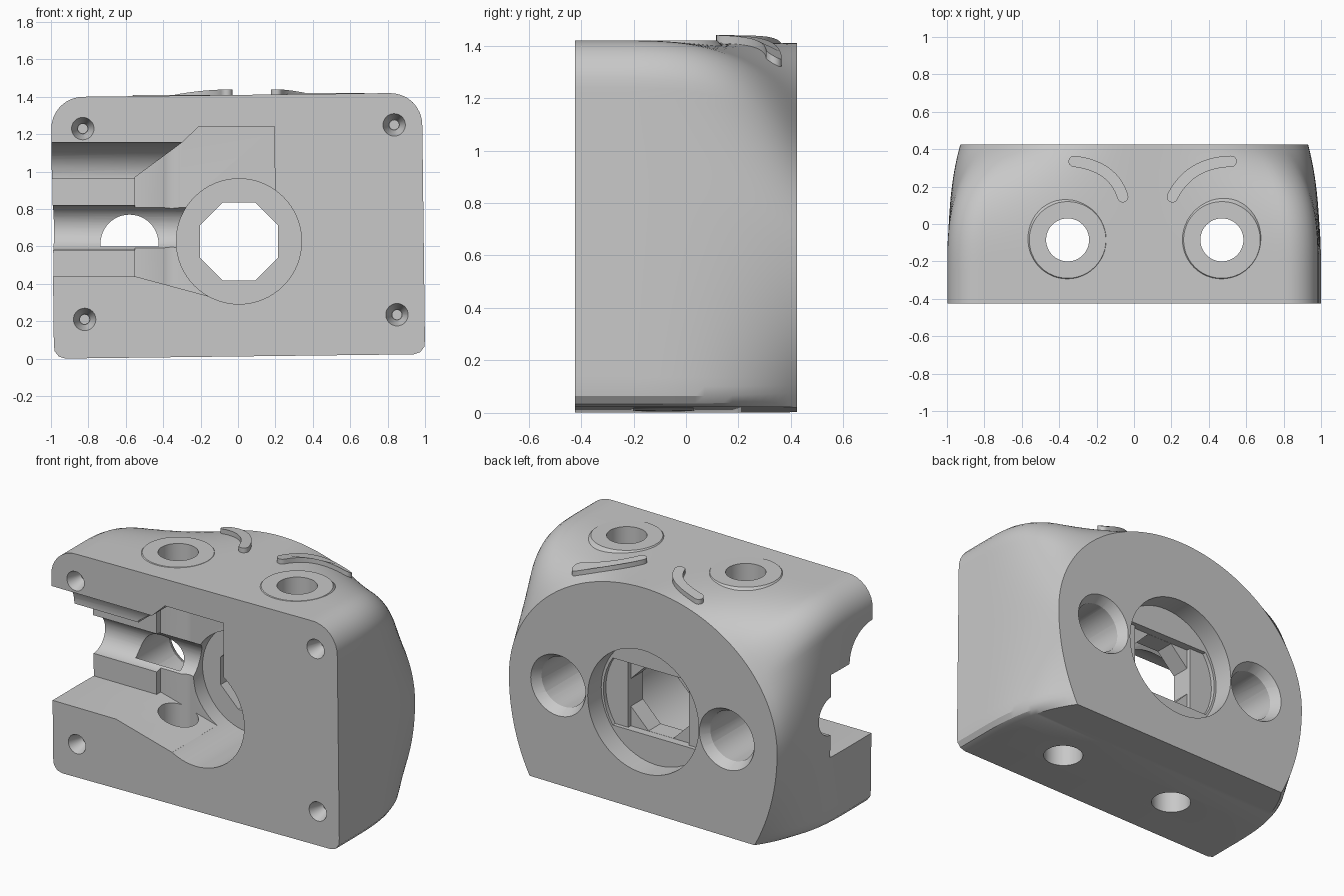
import bpy, bmesh, math
from mathutils import Vector, Matrix

cube = bpy.data.objects.get("Cube")
if cube:
    bpy.data.objects.remove(cube)

GREY = (0.58, 0.58, 0.58, 1)
grey = bpy.data.materials.new("plain grey")
grey.use_nodes = True
grey.diffuse_color = GREY
grey.node_tree.nodes["Principled BSDF"].inputs["Base Color"].default_value = GREY


def finish(bm, name):
    bmesh.ops.recalc_face_normals(bm, faces=bm.faces)
    mesh = bpy.data.meshes.new(name)
    bm.to_mesh(mesh)
    bm.free()
    mesh.materials.append(grey)
    obj = bpy.data.objects.new(name, mesh)
    bpy.context.collection.objects.link(obj)
    return obj


def loft(name, rings):
    """Skin closed rings of points and cap both ends."""
    bm = bmesh.new()
    rows = [[bm.verts.new(p) for p in ring] for ring in rings]
    n = len(rows[0])
    for a, b in zip(rows, rows[1:]):
        for i in range(n):
            j = (i + 1) % n
            bm.faces.new((a[i], a[j], b[j], b[i]))
    bm.faces.new(rows[0])
    bm.faces.new(rows[-1])
    return finish(bm, name)


def prism_y(name, pts, y0, y1):
    return loft(name, [[(x, y, z) for x, z in pts] for y in (y0, y1)])


def prism_x(name, pts, x0, x1):
    return loft(name, [[(x, y, z) for y, z in pts] for x in (x0, x1)])


def tube(name, a, b, r1, r2=None, sides=48, turn=0):
    """Cylinder or cone from point a to point b."""
    a, b = Vector(a), Vector(b)
    d = b - a
    bm = bmesh.new()
    m = Matrix.Translation((a + b) / 2) @ d.to_track_quat("Z", "Y").to_matrix().to_4x4()
    bmesh.ops.create_cone(bm, cap_ends=True, segments=sides, radius1=r1,
                          radius2=r1 if r2 is None else r2, depth=d.length,
                          matrix=m @ Matrix.Rotation(turn, 4, "Z"))
    return finish(bm, name)


def combine(target, tool, how="DIFFERENCE"):
    mod = target.modifiers.new("cut", "BOOLEAN")
    mod.operation, mod.object, mod.solver = how, tool, "EXACT"
    bpy.context.view_layer.objects.active = target
    bpy.ops.object.modifier_apply(modifier=mod.name)
    bpy.data.objects.remove(tool)


def arc(cx, cz, rx, rz, a0, a1, n):
    angles = [math.radians(a0 + (a1 - a0) * i / n) for i in range(n + 1)]
    return [(cx + rx * math.cos(t), cz + rz * math.sin(t)) for t in angles]


def resample(pts, n):
    pts = [Vector(p) for p in pts]
    lens = [0]
    for p, q in zip(pts, pts[1:]):
        lens.append(lens[-1] + (q - p).length)
    out, k = [], 0
    for i in range(n + 1):
        s = lens[-1] * i / n
        while k < len(pts) - 2 and lens[k + 1] < s:
            k += 1
        out.append(pts[k].lerp(pts[k + 1], (s - lens[k]) / (lens[k + 1] - lens[k])))
    return out


# Housing: rounded rectangle at the front blending into an arch at the back
LOW, HIGH, HALF = 0.012, 1.41, 0.992
FRONT, BACK, LEAN = -0.424, 0.424, 0.012
front_half = resample(arc(HALF - 0.06, LOW + 0.06, 0.06, 0.06, -90, 0, 8)
                      + arc(HALF - 0.17, HIGH - 0.17, 0.17, 0.17, 0, 90, 12) + [(0, HIGH)], 64)
drop = (0.62 - LOW) / math.sin(math.radians(33))
back_half = resample(arc(0, 0.62, 0.93, drop, -33, 0, 20)
                     + arc(0, 0.62, 0.93, HIGH - 0.62, 2, 90, 50), 64)
rings = []
for k in range(25):
    y = FRONT + (BACK - FRONT) * k / 24
    t = max(0, (y + 0.25) / (BACK + 0.25)) ** 3
    half = [p.lerp(q, t) for p, q in zip(front_half, back_half)]
    outline = half + [Vector((-p.x, p.y)) for p in reversed(half[:-1])]
    rings.append([(p.x - LEAN * (p.y - 0.7), y, p.y + LEAN * p.x) for p in outline])
body = loft("housing", rings)
bpy.context.view_layer.update()


# Raised brows that follow the top surface
def brow(name, a, b, c):
    a, b, c = Vector(a), Vector(b), Vector(c)
    b = 2 * b - (a + c) / 2
    n, w = 20, 0.03
    path = [(1 - s) ** 2 * a + 2 * s * (1 - s) * b + s * s * c for s in (i / n for i in range(n + 1))]
    left, right, caps = [], [], []
    for i, p in enumerate(path):
        d = (path[min(i + 1, n)] - path[max(i - 1, 0)]).normalized()
        side = Vector((-d.y, d.x)) * w
        left.append(p + side)
        right.append(p - side)
        if i in (0, n):
            sign = -1 if i == 0 else 1
            caps.append([p + side * math.cos(q) + sign * d * w * math.sin(q)
                         for q in (math.pi * j / 8 for j in range(1, 8))])
    ring = left + caps[1] + right[::-1] + caps[0][::-1]
    tops = [body.ray_cast((p.x, p.y, 3), (0, 0, -1))[1].z for p in ring]
    return loft(name, [[(p.x, p.y, z + h) for p, z in zip(ring, tops)] for h in (-0.03, 0.03)])


brows = [brow("right_brow", (-0.32, 0.335), (-0.15, 0.275), (-0.06, 0.145)),
         brow("left_brow", (0.52, 0.335), (0.33, 0.285), (0.205, 0.145))]

# Collars around the two vertical bores
BORES = (-0.355, 0.47)
for x in BORES:
    z = HIGH + LEAN * x + 0.004
    combine(body, tube("collar", (x, -0.085, z - 0.05), (x, -0.085, z), 0.25, 0.205), "UNION")

# Front cavity: central pocket, deeper round seat and side channel
pocket = [(-0.55, 0.44), (-0.55, 0.97), (-0.3, 1.155), (-0.21, 1.24),
          (0.195, 1.24), (0.2, 0.5), (-0.16, 0.335)]
combine(body, prism_y("pocket_cutter", pocket, -0.6, 0.02))
combine(body, tube("seat_cutter", (0.005, -0.65, 0.627), (0.005, 0.12, 0.627), 0.335, sides=64))
channel = [(-0.62, 0.44), (-0.02, 0.44), (-0.02, 0.96), (-0.62, 0.96)]
combine(body, prism_x("channel_cutter", channel, -1.2, -0.54))
cove = [(-0.2, 0.95)] + arc(-0.42, 0.97, 0.22, 0.185, 0, 90, 12) + [(-0.64, 1.155), (-0.64, 0.95)]
combine(body, prism_x("cove_cutter", cove, -1.25, -0.3))
combine(body, tube("groove_cutter", (-1.3, -0.03, 0.7), (-0.2, -0.03, 0.7), 0.12))

# Vertical bores through top and bottom
for x in BORES:
    combine(body, tube("bore_cutter", (x, -0.085, -0.3), (x, -0.085, 1.7), 0.115))

# Back: round recess stepping down through a band and a square to an octagon
SEAT = 0.627
combine(body, tube("recess_cutter", (0, 0.6, 0.632), (0, 0.29, 0.632), 0.385, sides=64))
chord = math.degrees(math.asin(0.21 / 0.37))
band = arc(0, SEAT, 0.37, 0.37, -chord, chord, 10) + arc(0, SEAT, 0.37, 0.37, 180 - chord, 180 + chord, 10)
combine(body, prism_y("band_cutter", band, 0.265, 0.5))
square = [(-0.205, SEAT - 0.21), (0.215, SEAT - 0.21), (0.215, SEAT + 0.21), (-0.205, SEAT + 0.21)]
combine(body, prism_y("square_cutter", square, 0.24, 0.52))
combine(body, tube("octagon_cutter", (0.005, -0.5, SEAT), (0.005, 0.65, SEAT),
                   0.209 / math.cos(math.pi / 8), sides=8, turn=math.pi / 8))

# Back side sockets with chamfered mouths; the right one opens into the groove
for x, z, depth in ((-0.58, 0.615, 0.035), (0.59, 0.64, -0.25)):
    combine(body, tube("socket_cutter", (x, depth, z), (x, 0.62, z), 0.155))
    combine(body, tube("chamfer_cutter", (x, 0.35, z), (x, 0.44, z), 0.145, 0.2))

# Countersunk screw holes in the front corners
for x, z in ((-0.83, 1.23), (0.835, 1.25), (-0.82, 0.21), (0.85, 0.235)):
    combine(body, tube("sink_cutter", (x, -0.43, z), (x, -0.33, z), 0.062, 0.028, 32))
    combine(body, tube("screw_cutter", (x, -0.4, z), (x, -0.1, z), 0.025, sides=24))

for obj in [body] + brows:
    bpy.ops.object.select_all(action="DESELECT")
    obj.select_set(True)
    bpy.context.view_layer.objects.active = obj
    bpy.ops.object.shade_smooth_by_angle(angle=math.radians(28))
